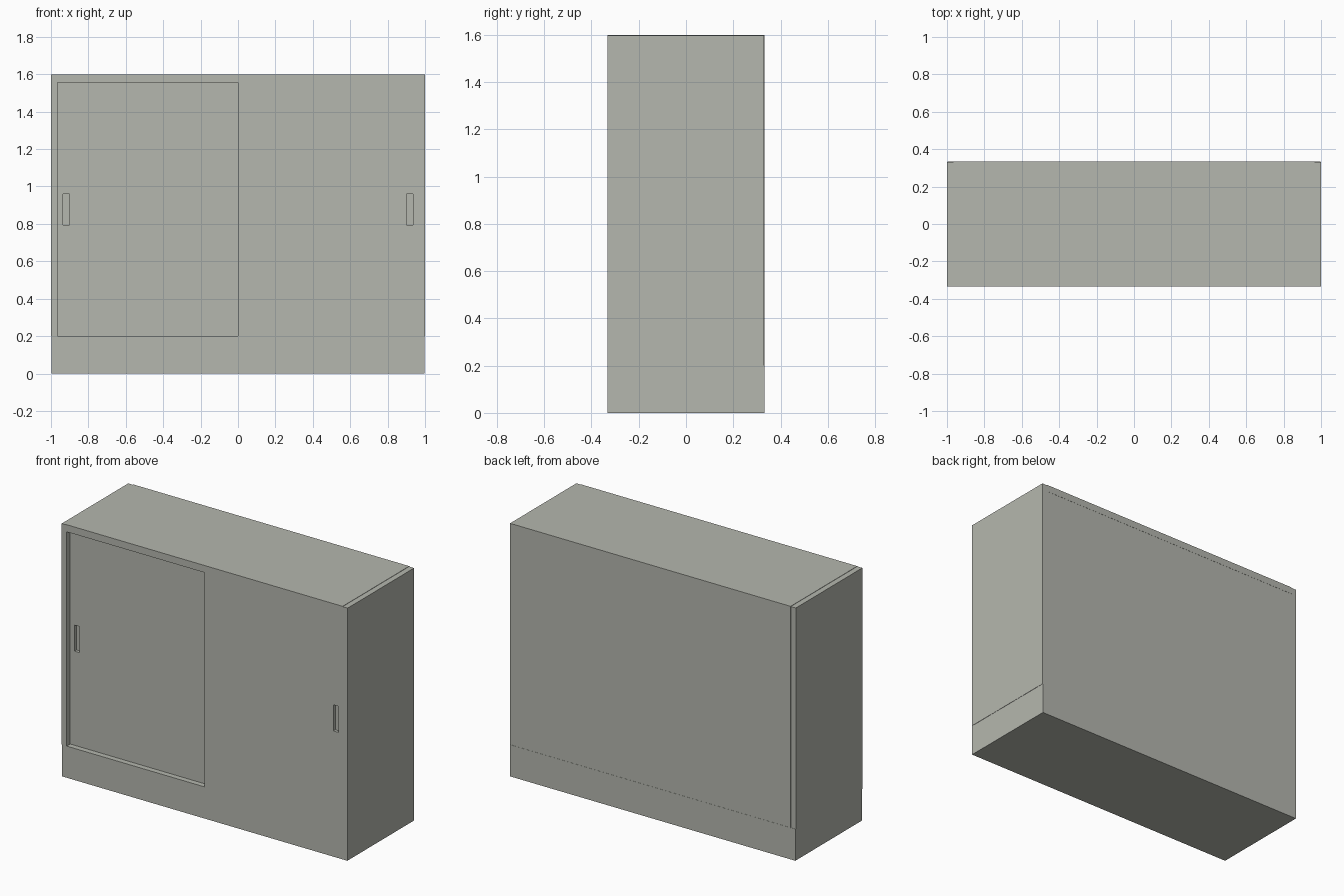
import bpy, bmesh
from mathutils import Vector

if "Cube" in bpy.data.objects:
    bpy.data.objects.remove(bpy.data.objects["Cube"])

grey = bpy.data.materials.new("light_grey_metal")
grey.diffuse_color = (0.462, 0.474, 0.425, 1)
grey.use_nodes = True
grey.node_tree.nodes["Principled BSDF"].inputs["Base Color"].default_value = grey.diffuse_color


def finish(name, bm):
    bmesh.ops.recalc_face_normals(bm, faces=bm.faces)
    mesh = bpy.data.meshes.new(name)
    bm.to_mesh(mesh)
    bm.free()
    mesh.materials.append(grey)
    ob = bpy.data.objects.new(name, mesh)
    bpy.context.collection.objects.link(ob)
    return ob


def box_bm(x, y, z):
    bm = bmesh.new()
    bmesh.ops.create_cube(bm, size=1)
    for v in bm.verts:
        v.co = Vector([r[0] if c < 0 else r[1] for c, r in zip(v.co, (x, y, z))])
    return bm


def box(name, x, y, z):
    return finish(name, box_bm(x, y, z))


def door(name, x, y, pull_x):
    """Door panel with a small sunken finger pull on its front."""
    bm = box_bm(x, y, (0.2, 1.555))
    pull_z = (0.795, 0.96)
    cuts = [((px, 0, 0), (1, 0, 0)) for px in pull_x]
    cuts += [((0, 0, pz), (0, 0, 1)) for pz in pull_z]
    for co, no in cuts:
        bmesh.ops.bisect_plane(bm, geom=bm.verts[:] + bm.edges[:] + bm.faces[:],
                               plane_co=co, plane_no=no)
    for f in bm.faces:
        c = f.calc_center_median()
        if (abs(c.y - y[0]) < 1e-4 and pull_x[0] < c.x < pull_x[1]
                and pull_z[0] < c.z < pull_z[1]):
            pull = f
    bm.normal_update()
    r = bmesh.ops.extrude_discrete_faces(bm, faces=[pull])
    # Sink the pull face and bridge it to the panel
    for v in r["faces"][0].verts:
        v.co.y += 0.02
    return finish(name, bm)


FRONT, BACK = -0.333, 0.333

# Carcass
box("base", (-0.998, 0.998), (FRONT, BACK), (0, 0.2))
for side, s in (("left", -1), ("right", 1)):
    box(side + "_side", sorted((s * 0.965, s)), (FRONT, BACK - 0.002), (0.2, 1.598))
box("top", (-0.965, 0.965), (FRONT, BACK), (1.555, 1.6))
box("back_panel", (-0.965, 0.965), (BACK - 0.02, BACK - 0.001), (0.2, 1.555))

# Sliding doors: the left one runs behind the right one
door("left_door", (-0.965, 0.01), (FRONT + 0.035, FRONT + 0.065), (-0.935, -0.9))
door("right_door", (0, 0.965), (FRONT, FRONT + 0.03), (0.9, 0.935))
